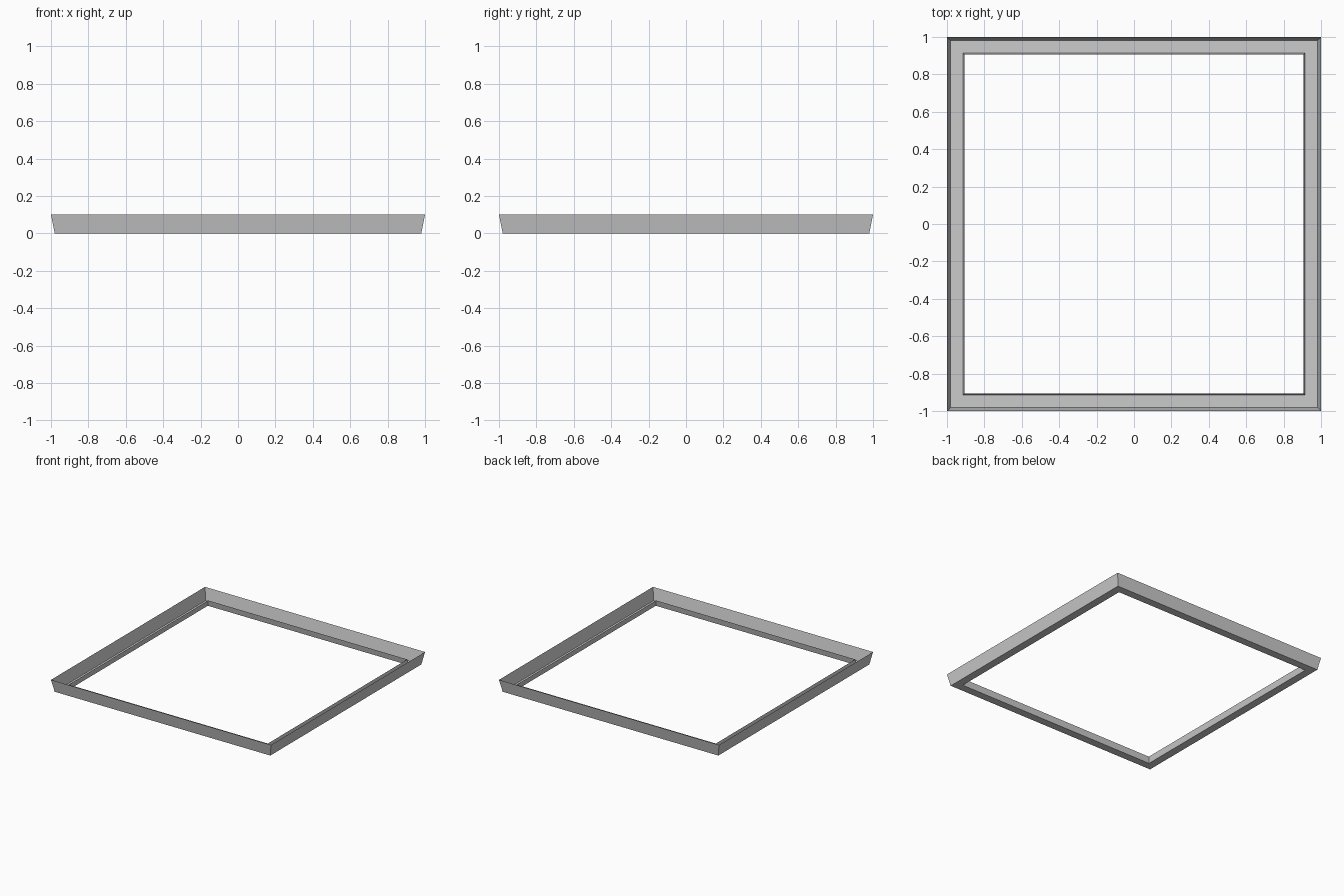
import bpy, bmesh

if "Cube" in bpy.data.objects:
    bpy.data.objects.remove(bpy.data.objects["Cube"])

# Channel cross-section: (half width of square ring, height)
PROFILE = [(1.0, 0.10), (0.98, 0.0), (0.915, 0.0), (0.905, 0.05)]
CORNERS = [(-1, -1), (1, -1), (1, 1), (-1, 1)]

# Square gutter ring: open thin-sheet channel with mitred corners
bm = bmesh.new()
rings = [[bm.verts.new((sx * r, sy * r, z)) for sx, sy in CORNERS] for r, z in PROFILE]
for upper, lower in zip(rings, rings[1:]):
    for i in range(4):
        j = (i + 1) % 4
        bm.faces.new((upper[i], lower[i], lower[j], upper[j]))

mesh = bpy.data.meshes.new("gutter_frame")
bm.to_mesh(mesh)
bm.free()
gutter = bpy.data.objects.new("gutter_frame", mesh)
bpy.context.collection.objects.link(gutter)
